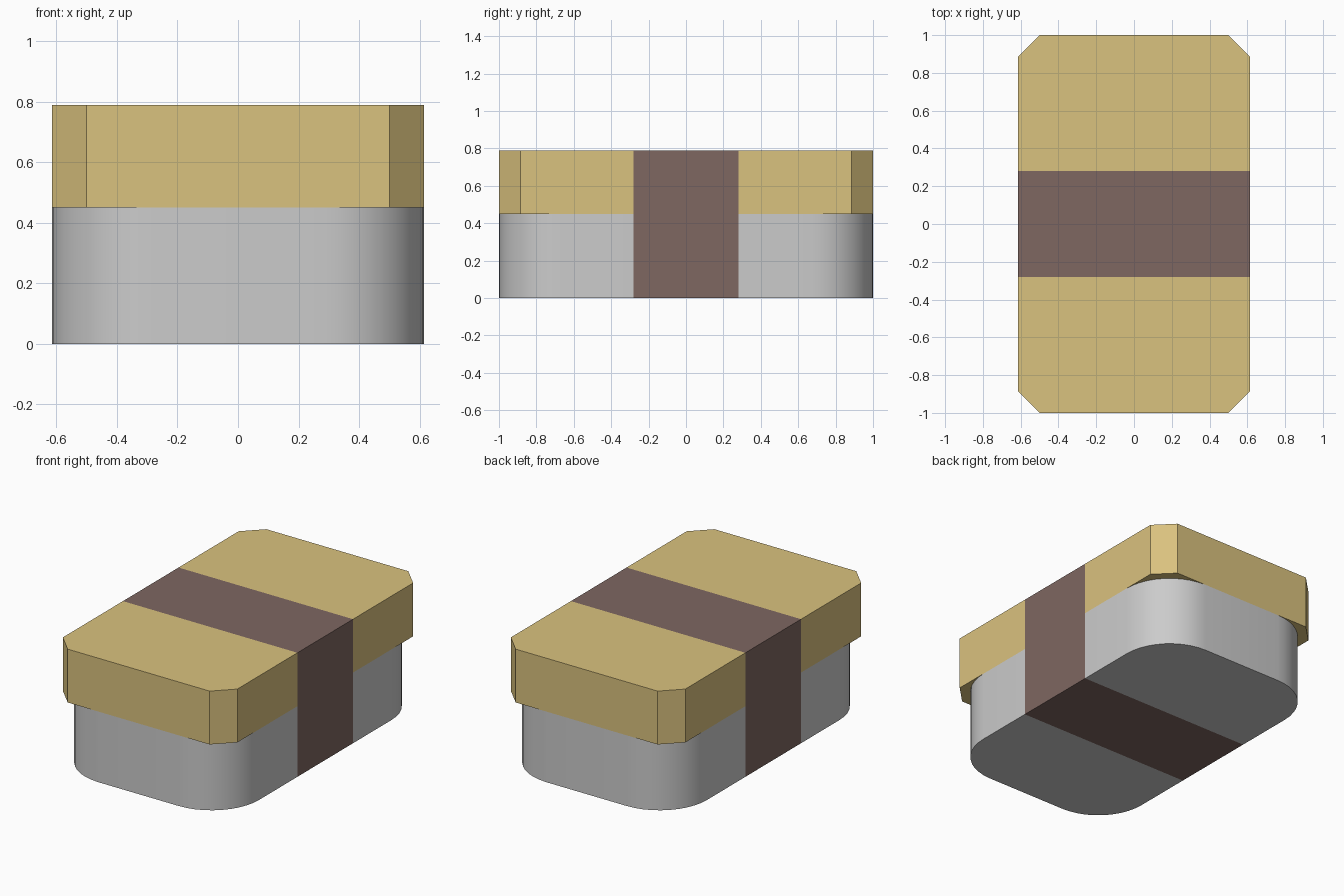
import bpy, bmesh, math

if "Cube" in bpy.data.objects:
    bpy.data.objects.remove(bpy.data.objects["Cube"])

W, L, BAND = 0.615, 1.0, 0.28
BODY_H, TOP = 0.45, 0.79


def material(name, rgb):
    m = bpy.data.materials.new(name)
    m.diffuse_color = (*rgb, 1)
    m.use_nodes = True
    m.node_tree.nodes["Principled BSDF"].inputs["Base Color"].default_value = m.diffuse_color
    return m


def outline(cut, steps):
    """Rectangle with rounded corners, or chamfered ones when steps is 1."""
    pts = []
    for k, (sx, sy) in enumerate([(1, 1), (-1, 1), (-1, -1), (1, -1)]):
        for i in range(steps + 1):
            a = math.pi / 2 * (k + i / steps)
            pts.append((sx * (W - cut) + cut * math.cos(a),
                        sy * (L - cut) + cut * math.sin(a)))
    return pts


def banded_block(name, pts, z0, z1, mats, open_top=False):
    bm = bmesh.new()
    base = bm.faces.new([bm.verts.new((x, y, z0)) for x, y in pts])
    ext = bmesh.ops.extrude_face_region(bm, geom=[base], use_keep_orig=True)
    top = [v for v in ext["geom"] if isinstance(v, bmesh.types.BMVert)]
    bmesh.ops.translate(bm, verts=top, vec=(0, 0, z1 - z0))
    bmesh.ops.recalc_face_normals(bm, faces=bm.faces[:])
    if open_top:
        bmesh.ops.delete(bm, geom=[f for f in bm.faces if f.normal.z > 0.9],
                         context='FACES_ONLY')
    # split the block where the stripe begins and ends
    for y in (-BAND, BAND):
        bmesh.ops.bisect_plane(bm, geom=bm.verts[:] + bm.edges[:] + bm.faces[:],
                               plane_co=(0, y, 0), plane_no=(0, 1, 0))
    for f in bm.faces:
        f.material_index = int(abs(f.calc_center_median().y) < BAND)
    me = bpy.data.meshes.new(name)
    bm.to_mesh(me)
    bm.free()
    for m in mats:
        me.materials.append(m)
    ob = bpy.data.objects.new(name, me)
    bpy.context.collection.objects.link(ob)
    return ob


grey = material("grey", (0.8, 0.8, 0.8))
yellow = material("yellow", (0.70, 0.54, 0.21))
brown = material("brown", (0.21, 0.135, 0.12))

# rounded lower body, closed above by the lid
body = banded_block("lower_body", outline(0.335, 10), 0, BODY_H, (grey, brown), True)
# chamfered lid
banded_block("lid", outline(0.115, 1), BODY_H, TOP, (yellow, brown))

# smooth the rounded corners only
bpy.context.view_layer.objects.active = body
body.select_set(True)
bpy.ops.object.shade_smooth_by_angle(angle=math.radians(30))
